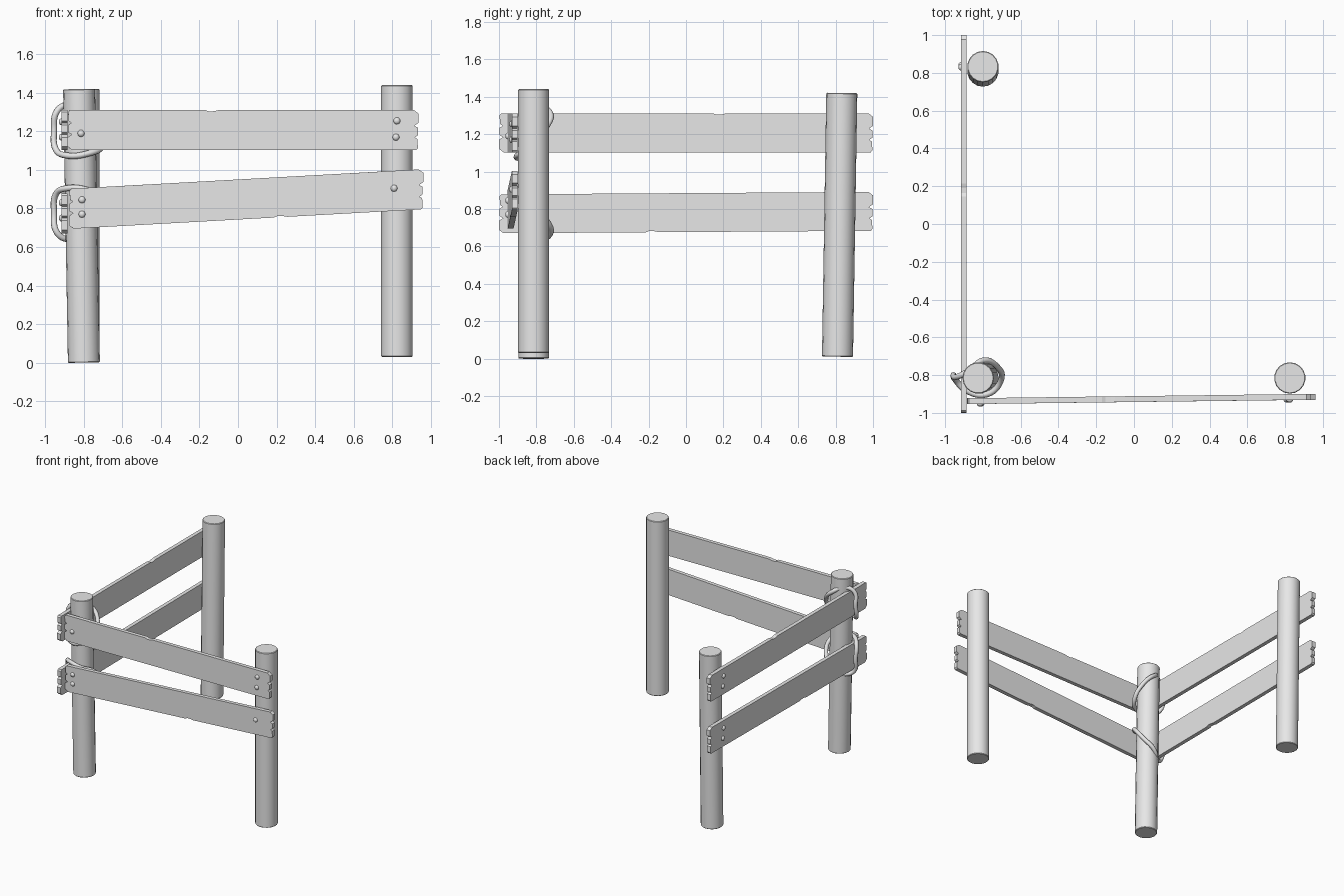
import bpy, bmesh
from mathutils import Vector, Matrix

cube = bpy.data.objects.get("Cube")
if cube:
    bpy.data.objects.remove(cube, do_unlink=True)

GREY = (0.8, 0.8, 0.8, 1)
mat = bpy.data.materials.new("plain_grey")
mat.use_nodes = True
mat.diffuse_color = GREY
mat.node_tree.nodes["Principled BSDF"].inputs["Base Color"].default_value = GREY


def finish(name, bm, smooth=False):
    """Turn a bmesh into a linked object."""
    bmesh.ops.recalc_face_normals(bm, faces=bm.faces)
    mesh = bpy.data.meshes.new(name)
    bm.to_mesh(mesh)
    bm.free()
    mesh.materials.append(mat)
    obj = bpy.data.objects.new(name, mesh)
    bpy.context.collection.objects.link(obj)
    if smooth:
        bpy.ops.object.select_all(action='DESELECT')
        obj.select_set(True)
        bpy.context.view_layer.objects.active = obj
        bpy.ops.object.shade_smooth_by_angle(angle=0.7)
    return obj


def post(name, bottom, top, radius=0.083):
    a, b = Vector(bottom), Vector(top)
    axis = b - a
    bm = bmesh.new()
    bmesh.ops.create_cone(bm, cap_ends=True, segments=18, radius1=radius,
                          radius2=radius, depth=axis.length)
    rims = [e for e in bm.edges if abs(e.verts[0].co.z - e.verts[1].co.z) < 0.01]
    bmesh.ops.bevel(bm, geom=rims, offset=0.004, segments=1, affect='EDGES')
    bm.transform(Matrix.Translation((a + b) / 2) @ axis.to_track_quat('Z', 'Y').to_matrix().to_4x4())
    return finish(name, bm, True)


# Broken plank end: (inset from the end, height from -1 to 1), bottom to top
RAGGED = [(0.012, -1), (0.003, -0.9), (0.006, -0.45), (0.02, -0.36), (0.004, -0.26),
          (0.004, 0.12), (0.022, 0.22), (0.0, 0.36), (0.0, 0.82), (0.024, 1)]


def board(name, start, end, chip, chip_side, height=0.208, thick=0.031):
    """Plank between two end centres, with a small chip on one long edge."""
    a, b = Vector(start), Vector(end)
    along = b - a
    length = along.length
    along.normalize()
    side = along.cross(Vector((0, 0, 1))).normalized()
    half = height / 2
    nick = [(chip - 0.035, half), (chip - 0.015, half - 0.007),
            (chip + 0.01, half - 0.006), (chip + 0.035, half)]
    right = [(length - d, v * half) for d, v in RAGGED]
    left = [(d, v * half) for d, v in [(d, -v) for d, v in RAGGED]]
    if chip_side > 0:
        outline = right + nick[::-1] + left
    else:
        outline = right + left + [(u, -v) for u, v in nick]
    bm = bmesh.new()
    verts = [bm.verts.new(a + along * u + Vector((0, 0, v)) - side * thick / 2)
             for u, v in outline]
    face = bm.faces.new(verts)
    grown = bmesh.ops.extrude_face_region(bm, geom=[face])
    bmesh.ops.translate(bm, vec=side * thick,
                        verts=[g for g in grown["geom"] if isinstance(g, bmesh.types.BMVert)])
    return finish(name, bm)


def nail(name, location, squash):
    bm = bmesh.new()
    bmesh.ops.create_uvsphere(bm, u_segments=12, v_segments=8, radius=0.018)
    bmesh.ops.scale(bm, vec=squash, verts=bm.verts)
    bmesh.ops.translate(bm, vec=location, verts=bm.verts)
    return finish(name, bm, True)


# Loop round the corner post and the end of the side plank, heights from its middle
LOOP = [(-0.955, -0.80, 0.0), (-0.94, -0.81, 0.10), (-0.88, -0.78, 0.135),
        (-0.80, -0.723, 0.10), (-0.725, -0.755, 0.02), (-0.705, -0.83, -0.08),
        (-0.78, -0.902, -0.12), (-0.89, -0.88, -0.13), (-0.945, -0.825, -0.10)]


def rope(name, middle, flip):
    curve = bpy.data.curves.new(name, 'CURVE')
    curve.dimensions = '3D'
    curve.bevel_depth = 0.016
    curve.bevel_resolution = 2
    curve.resolution_u = 6
    spline = curve.splines.new('BEZIER')
    spline.bezier_points.add(len(LOOP) - 1)
    for point, (x, y, z) in zip(spline.bezier_points, LOOP):
        point.co = (x, y, middle + z * flip)
        point.handle_left_type = point.handle_right_type = 'AUTO'
    spline.use_cyclic_u = True
    curve.materials.append(mat)
    obj = bpy.data.objects.new(name, curve)
    bpy.context.collection.objects.link(obj)


# Posts, two of them leaning a little
post("corner_post", (-0.80, -0.815, 0.0), (-0.825, -0.815, 1.42))
post("front_left_post", (0.825, -0.815, 0.03), (0.825, -0.815, 1.44))
post("back_post", (-0.80, 0.81, 0.01), (-0.80, 0.833, 1.42))

# Planks
board("front_upper_board", (-0.885, -0.938, 1.207), (0.937, -0.915, 1.207), 0.75, 1)
board("front_lower_board", (-0.878, -0.938, 0.798), (0.962, -0.915, 0.9), 1.1, -1)
board("side_upper_board", (-0.901, -1, 1.207), (-0.901, 1, 1.207), 1.18, 1)
board("side_lower_board", (-0.901, -1, 0.774), (-0.901, 1, 0.787), 0.82, -1)

# Nail heads
for i, (x, z) in enumerate([(-0.815, 1.19), (0.825, 1.255), (0.82, 1.17),
                            (-0.81, 0.845), (-0.81, 0.77), (0.81, 0.905)]):
    nail(f"front_nail_{i + 1}", (x, -0.952 if x < 0 else -0.931, z), (1, 0.8, 1))
for i, (y, z) in enumerate([(0.83, 1.25), (0.84, 1.17), (0.83, 0.83), (0.84, 0.75)]):
    nail(f"side_nail_{i + 1}", (-0.916, y, z), (0.8, 1, 1))

# Lashings
rope("upper_rope", 1.205, 1)
rope("lower_rope", 0.775, -1)
